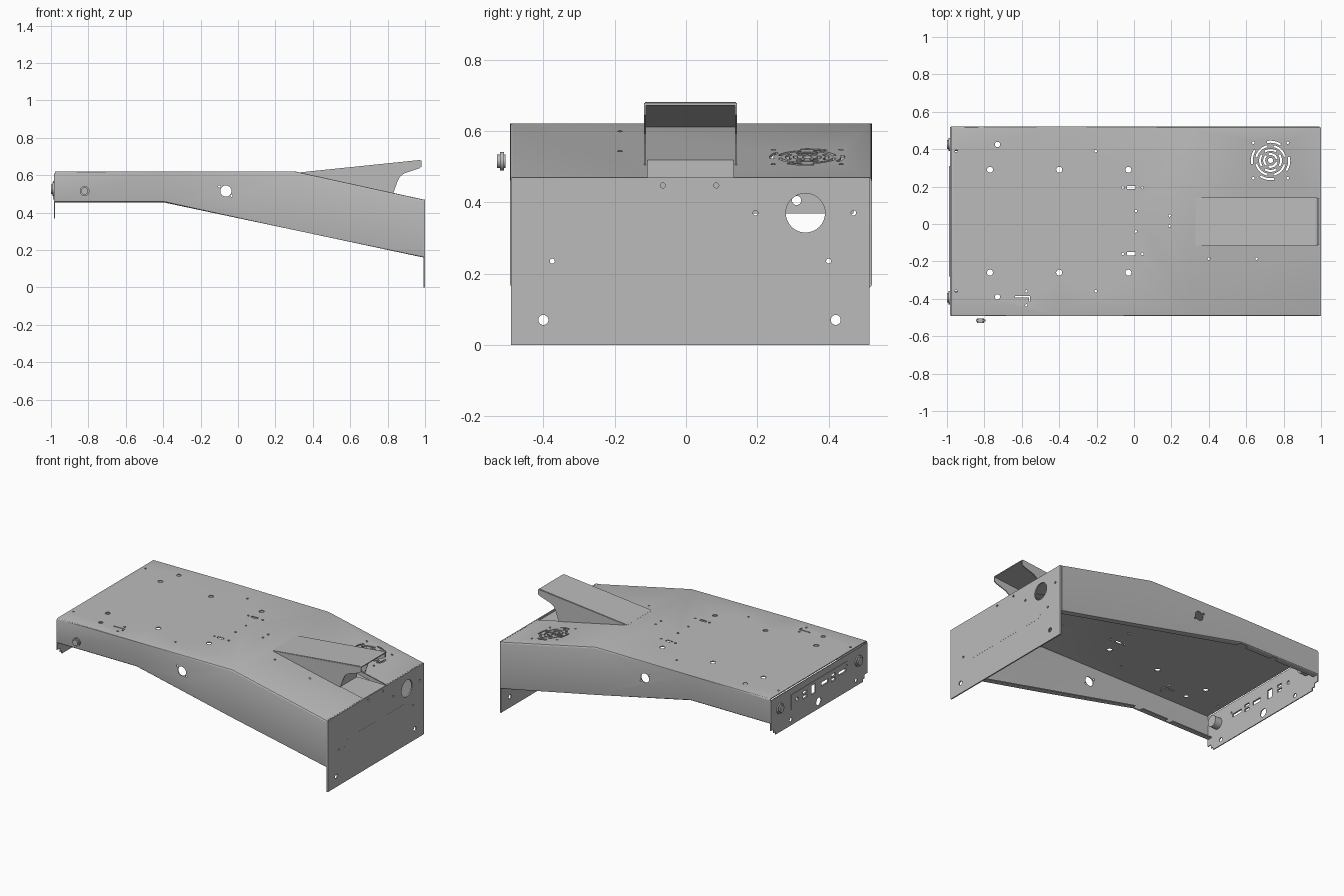
import bpy, bmesh
from math import cos, sin, pi, radians

cube = bpy.data.objects.get("Cube")
if cube:
    bpy.data.objects.remove(cube, do_unlink=True)

metal = bpy.data.materials.new("sheet metal grey")
grey = (0.5, 0.5, 0.5, 1)
metal.diffuse_color = grey
metal.use_nodes = True
metal.node_tree.nodes["Principled BSDF"].inputs["Base Color"].default_value = grey


def place(axis, u, v, d):
    return {"x": (d, u, v), "y": (u, d, v), "z": (u, v, d)}[axis]


def prism(bm, axis, pts, a, b):
    """Extrude a flat outline along an axis from a to b."""
    lo = [bm.verts.new(place(axis, u, v, a)) for u, v in pts]
    hi = [bm.verts.new(place(axis, u, v, b)) for u, v in pts]
    n = len(pts)
    bm.faces.new(lo)
    bm.faces.new(hi[::-1])
    for i in range(n):
        j = (i + 1) % n
        bm.faces.new((lo[i], hi[i], hi[j], lo[j]))


def disc(u, v, r, n=24):
    return [(u + r * cos(2 * pi * i / n), v + r * sin(2 * pi * i / n)) for i in range(n)]


def rect(u, v, w, h):
    return [(u - w / 2, v - h / 2), (u + w / 2, v - h / 2),
            (u + w / 2, v + h / 2), (u - w / 2, v + h / 2)]


def arc(u, v, r, w, start, sweep, n=8):
    angles = [radians(start + sweep * i / n) for i in range(n + 1)]
    outer = [(u + (r + w / 2) * cos(t), v + (r + w / 2) * sin(t)) for t in angles]
    inner = [(u + (r - w / 2) * cos(t), v + (r - w / 2) * sin(t)) for t in angles]
    return outer + inner[::-1]


def finish(bm, name):
    bmesh.ops.recalc_face_normals(bm, faces=bm.faces)
    mesh = bpy.data.meshes.new(name)
    bm.to_mesh(mesh)
    bm.free()
    mesh.materials.append(metal)
    obj = bpy.data.objects.new(name, mesh)
    bpy.context.collection.objects.link(obj)
    return obj


def solid(name, *parts):
    bm = bmesh.new()
    for axis, pts, a, b in parts:
        prism(bm, axis, pts, a, b)
    return finish(bm, name)


def bake(obj):
    dg = bpy.context.evaluated_depsgraph_get()
    obj.data = bpy.data.meshes.new_from_object(obj.evaluated_get(dg))
    obj.modifiers.clear()


def cut(obj, *parts):
    cutter = solid("cutter", *parts)
    cutter.hide_render = True
    mod = obj.modifiers.new("holes", "BOOLEAN")
    mod.operation, mod.solver, mod.object = "DIFFERENCE", "EXACT", cutter
    bake(obj)
    bpy.data.objects.remove(cutter, do_unlink=True)


def smooth(obj):
    bpy.ops.object.select_all(action="DESELECT")
    obj.select_set(True)
    bpy.context.view_layer.objects.active = obj
    bpy.ops.object.shade_smooth_by_angle(angle=radians(30))


# Folded housing: stations along x with top and bottom heights
FRONT, BACK, FLANGE = -0.493, 0.521, 0.04
stations = [(-0.978, 0.621, 0.455), (-0.4, 0.621, 0.455),
            (0.3, 0.621, 0.307), (0.991, 0.47, 0.16)]
bm = bmesh.new()
rows = []
for x, top, low in stations:
    section = [(FRONT + FLANGE, low), (FRONT, low), (FRONT, top),
               (BACK, top), (BACK, low), (BACK - FLANGE, low)]
    rows.append([bm.verts.new((x, y, z)) for y, z in section])
for r, s in zip(rows, rows[1:]):
    for i in range(5):
        bm.faces.new((r[i], s[i], s[i + 1], r[i + 1]))
folds = [bm.edges.get((r[i], s[i])) for r, s in zip(rows, rows[1:]) for i in range(1, 5)]
bmesh.ops.bevel(bm, geom=folds, offset=0.01, segments=3, affect="EDGES", profile=0.5)
housing = finish(bm, "folded_housing")
shell = housing.modifiers.new("thickness", "SOLIDIFY")
shell.thickness, shell.offset = 0.006, -1
bake(housing)

# Holes in the top sheet
top = [disc(x, y, 0.016) for x in (-0.77, -0.4, -0.03) for y in (0.29, -0.26)]
top += [disc(-0.73, y, 0.014) for y in (0.425, -0.39)]
top += [disc(x, y, 0.007, 12) for x in (-0.95, -0.205) for y in (0.39, -0.36)]
top += [disc(x, y, 0.007, 12) for x in (-0.06, 0.045) for y in (0.195, -0.16)]
top += [disc(x, y, 0.007, 12) for x, y in
        ((0.01, 0.07), (0.01, -0.04), (0.19, 0.045), (0.19, -0.01),
         (0.4, -0.185), (0.655, -0.185), (-0.575, -0.36), (-0.575, -0.435))]
top += [rect(-0.015, y, 0.046, 0.018) for y in (0.195, -0.16)]
top.append([(-0.635, -0.392), (-0.635, -0.385), (-0.555, -0.385), (-0.555, -0.415),
            (-0.562, -0.415), (-0.562, -0.392)])
# Fan grille
FX, FY = 0.73, 0.34
top.append(disc(FX, FY, 0.014))
for k, r in enumerate((0.034, 0.056, 0.078, 0.1)):
    count = 3 if k == 0 else 4
    step = 360 / count
    top += [arc(FX, FY, r, 0.011, 45 * k + step * i + 12, step - 24 - (22 if k == 3 else 0))
            for i in range(count)]
top += [disc(FX + a, FY + b, 0.007, 12) for a in (-0.092, 0.092) for b in (-0.095, 0.095)]
# Side wall holes, flange reliefs and the notch under the hood
H0, H1 = -0.118, 0.143
sides = [("y", disc(x, z, r), -0.6, 0.6) for x, z, r in
         ((-0.065, 0.515, 0.03), (-0.1, 0.54, 0.006), (-0.035, 0.49, 0.006))]
reliefs = [("z", rect(x, y, w, 0.05), 0.4, 0.462) for x, w in ((-0.42, 0.06), (-0.66, 0.04))
           for y in (FRONT + 0.037, BACK - 0.037)]
notch = ("z", rect(0.9, (H0 + H1) / 2, 0.26, H1 - H0 - 0.02), 0.44, 0.56)
cut(housing, *[("z", p, 0.472, 0.72) for p in top], *sides, *reliefs, notch)
smooth(housing)

# Recess below the hood opening
mid = (H0 + H1) / 2
solid("hood_recess",
      ("x", rect(mid, 0.487, H1 - H0, 0.06), 0.766, 0.771),
      ("z", rect(0.88, mid, 0.22, H1 - H0), 0.455, 0.46))

# Hood: two cheeks and a sloping roof, open at the end
cheek = [(0.33, 0.613), (0.98, 0.678), (0.98, 0.645), (0.968, 0.636), (0.89, 0.61),
         (0.865, 0.592), (0.852, 0.565), (0.83, 0.503)]
roof = [(0.33, 0.609), (0.33, 0.615), (0.97, 0.681), (0.98, 0.678), (0.98, 0.672)]
hood = solid("hood",
             ("y", cheek, H0, H0 + 0.006), ("y", cheek, H1 - 0.006, H1),
             ("y", roof, H0 + 0.003, H1 - 0.003))

# Tall end plate with holes
plate = solid("end_plate", ("x", rect(0.012, 0.235, 1.006, 0.47), 0.992, 1.0))
holes = [(0.335, 0.37, 0.055), (-0.4, 0.07, 0.014), (0.42, 0.07, 0.014)]
holes += [(y, z, 0.007) for y, z in ((-0.065, 0.447), (0.085, 0.447), (0.195, 0.37),
                                     (0.47, 0.37), (-0.375, 0.235), (0.4, 0.235))]
cut(plate, *[("x", disc(y, z, r, 32), 0.9, 1.1) for y, z, r in holes])

# Long rounded plate on the end plate
half = [(0.296 + 0.043 * cos(t), 0.234 + 0.043 * sin(t))
        for t in (radians(-90 + 15 * i) for i in range(13))]
solid("rounded_slot_plate", ("x", half + [(0.02 - y, 0.468 - z) for y, z in half], 0.9985, 1.0005))

# Connector panel at the low end, with its face plate
outline = [(-0.49, 0.61), (-0.49, 0.41), (-0.46, 0.41), (-0.46, 0.385), (-0.44, 0.385),
           (-0.44, 0.368), (0.47, 0.368), (0.47, 0.385), (0.49, 0.385), (0.49, 0.41),
           (0.518, 0.41), (0.518, 0.61)]
panel = solid("connector_panel", ("x", outline, -0.984, -0.978))
face = solid("port_face_plate", ("x", rect(0.015, 0.52, 0.59, 0.1), -0.988, -0.984))
ports = [disc(0.25, 0.52, 0.012), rect(0.08, 0.52, 0.045, 0.06), rect(-0.04, 0.52, 0.07, 0.025),
         rect(-0.22, 0.52, 0.08, 0.022), disc(-0.27, 0.545, 0.006, 12)]
ports += [rect(y, z, 0.04, 0.018) for y in (0.17, -0.13) for z in (0.505, 0.535)]
ports += [disc(0.02, 0.415, 0.026), disc(0.31, 0.405, 0.013), disc(-0.37, 0.405, 0.013)]
for sheet in (panel, face):
    cut(sheet, *[("x", p, -1.05, -0.95) for p in ports])

# Round sockets on the front wall and connector panel
jack = solid("front_socket",
             ("y", disc(-0.82, 0.515, 0.033, 32), -0.512, -0.44),
             ("y", disc(-0.82, 0.515, 0.026, 32), -0.521, -0.511))
cut(jack, ("y", disc(-0.82, 0.515, 0.019), -0.53, -0.506))
solid("front_socket_pins", *[("y", disc(-0.82 + a, 0.515 + b, 0.004, 10), -0.507, -0.517)
                             for a, b in ((-0.008, -0.005), (0.008, -0.005), (0, 0.009))])
for name, y, r in (("back_button", 0.425, 0.034), ("front_button", -0.395, 0.036)):
    knob = solid(name, ("x", disc(y, 0.525, r, 32), -0.992, -0.93),
                 ("x", disc(y, 0.525, r * 0.7, 32), -1.0, -0.991))
    smooth(knob)
smooth(jack)
